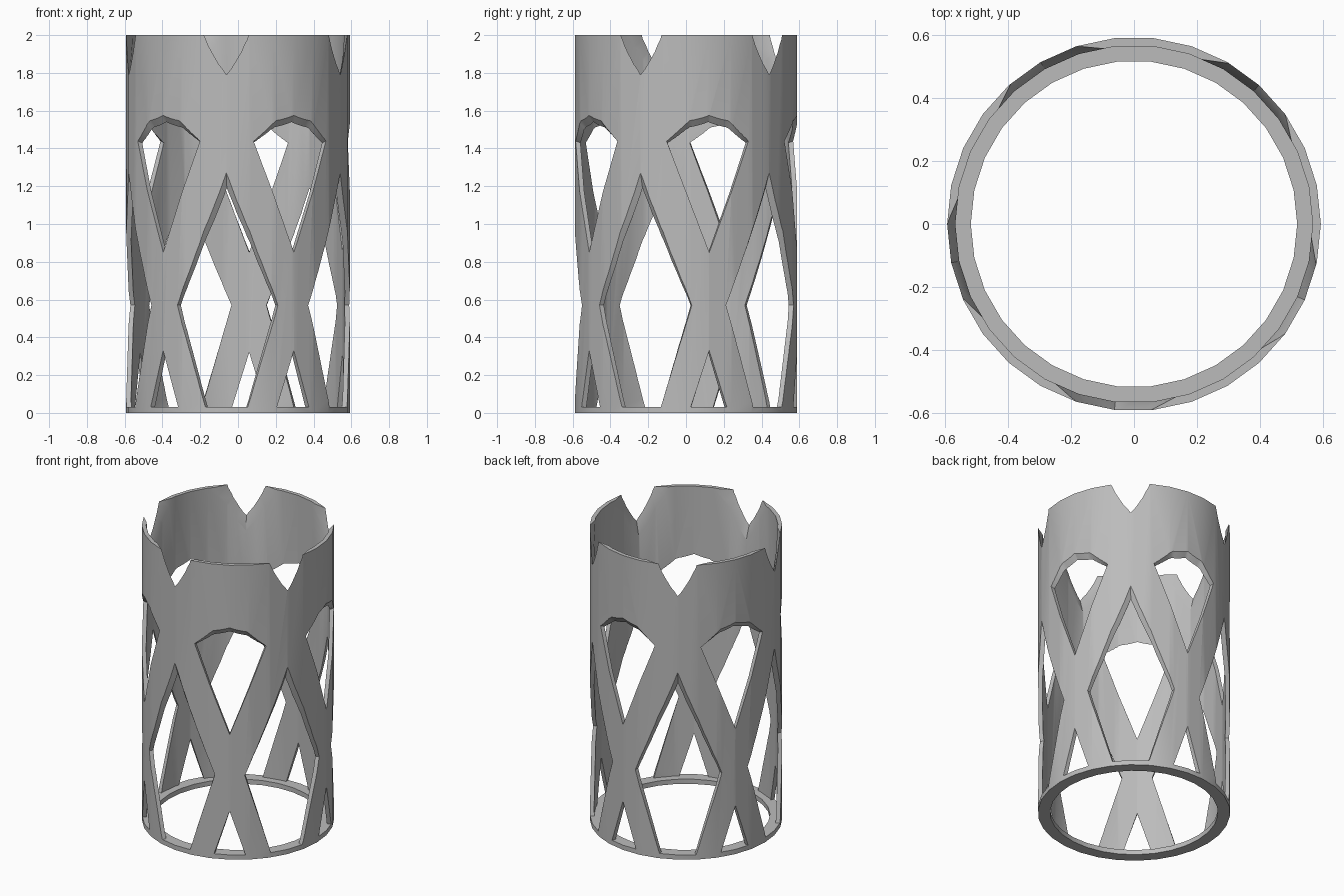
import bpy, bmesh
from math import sin, cos, radians

cube = bpy.data.objects.get("Cube")
if cube:
    bpy.data.objects.remove(cube)

OUTER, INNER, RING = 0.592, 0.566, 0.517
BASE, TOP = 0.032, 2.0
SIDES, REPEATS, FIRST = 30, 5, -96

grey = bpy.data.materials.new("plain_grey")
grey.use_nodes = True
colour = (0.5, 0.5, 0.5, 1)
grey.diffuse_color = colour
grey.node_tree.nodes["Principled BSDF"].inputs["Base Color"].default_value = colour


def polar(radius, angle, z):
    a = radians(angle)
    return (radius * cos(a), radius * sin(a), z)


def to_object(bm, name):
    bmesh.ops.recalc_face_normals(bm, faces=bm.faces)
    mesh = bpy.data.meshes.new(name)
    bm.to_mesh(mesh)
    bm.free()
    obj = bpy.data.objects.new(name, mesh)
    bpy.context.collection.objects.link(obj)
    return obj


def outline(half, steps=5):
    """Mirror a half outline of (angle, height) and split its edges evenly."""
    loop = half + [(-a, z) for a, z in reversed(half) if a]
    points = []
    for (a, z), (b, w) in zip(loop, loop[1:] + loop[:1]):
        points += [(a + (b - a) * i / steps, z + (w - z) * i / steps)
                   for i in range(steps)]
    return points


def add_cutter(bm, centre, outer_half, inner_half):
    """Loft a plug through the wall between an outer and an inner outline."""
    pairs = list(zip(outline(outer_half), outline(inner_half)))
    mid = sum(p[0][1] for p in pairs) / len(pairs)
    loops = []
    for radius in (0.61, 0.55):
        t = (radius - INNER) / (OUTER - INNER)
        loops.append([bm.verts.new(polar(radius, centre + i[0] + (o[0] - i[0]) * t,
                                         max(BASE, i[1] + (o[1] - i[1]) * t)))
                      for o, i in pairs])
    tips = [bm.verts.new(polar(r, centre, mid)) for r in (0.75, 0.5)]
    n = len(pairs)
    for k in range(n):
        j = (k + 1) % n
        bm.faces.new((loops[0][k], loops[0][j], loops[1][j], loops[1][k]))
        for loop, tip in zip(loops, tips):
            bm.faces.new((loop[k], loop[j], tip))


# Tube wall with a thicker foot ring, turned from one profile
profile = [(RING, 0), (OUTER, 0), (OUTER, TOP), (INNER, TOP), (INNER, BASE), (RING, BASE)]
bm = bmesh.new()
rings = [[bm.verts.new(polar(r, 360 * s / SIDES, z)) for r, z in profile]
         for s in range(SIDES)]
for s, ring in enumerate(rings):
    following = rings[(s + 1) % SIDES]
    for k in range(len(profile)):
        j = (k + 1) % len(profile)
        bm.faces.new((ring[k], ring[j], following[j], following[k]))
sleeve = to_object(bm, "lattice_sleeve")
sleeve.data.materials.append(grey)

# Half outlines (angle from the centre line, height), outside then inside
notch = ([(0, 1.79), (19.2, 2.1)], [(0, 1.70), (29, 2.1)])
diamond = ([(0, 1.27), (27, 0.57), (11, BASE)], [(0, 1.19), (26.5, 0.57), (10.5, BASE)])
arch = ([(0, 1.575), (10, 1.55), (22, 1.44), (0, 0.85)],
        [(0, 1.54), (10, 1.515), (22, 1.43), (0, 0.85)])
triangle = ([(0, 0.33), (9.5, BASE)], [(0, 0.32), (9.2, BASE)])

bm = bmesh.new()
for k in range(REPEATS):
    angle = FIRST + k * 360 / REPEATS
    for shape in (notch, diamond):
        add_cutter(bm, angle, *shape)
    for shape in (arch, triangle):
        add_cutter(bm, angle + 180 / REPEATS, *shape)
cutter = to_object(bm, "opening_cutters")
cutter.hide_render = True

# Cut the openings through the wall
cut = sleeve.modifiers.new("openings", 'BOOLEAN')
cut.operation = 'DIFFERENCE'
cut.solver = 'EXACT'
cut.object = cutter
bpy.ops.object.select_all(action='DESELECT')
sleeve.select_set(True)
bpy.context.view_layer.objects.active = sleeve
bpy.ops.object.modifier_apply(modifier=cut.name)
bpy.data.objects.remove(cutter)
bpy.ops.object.shade_smooth_by_angle(angle=radians(30))
